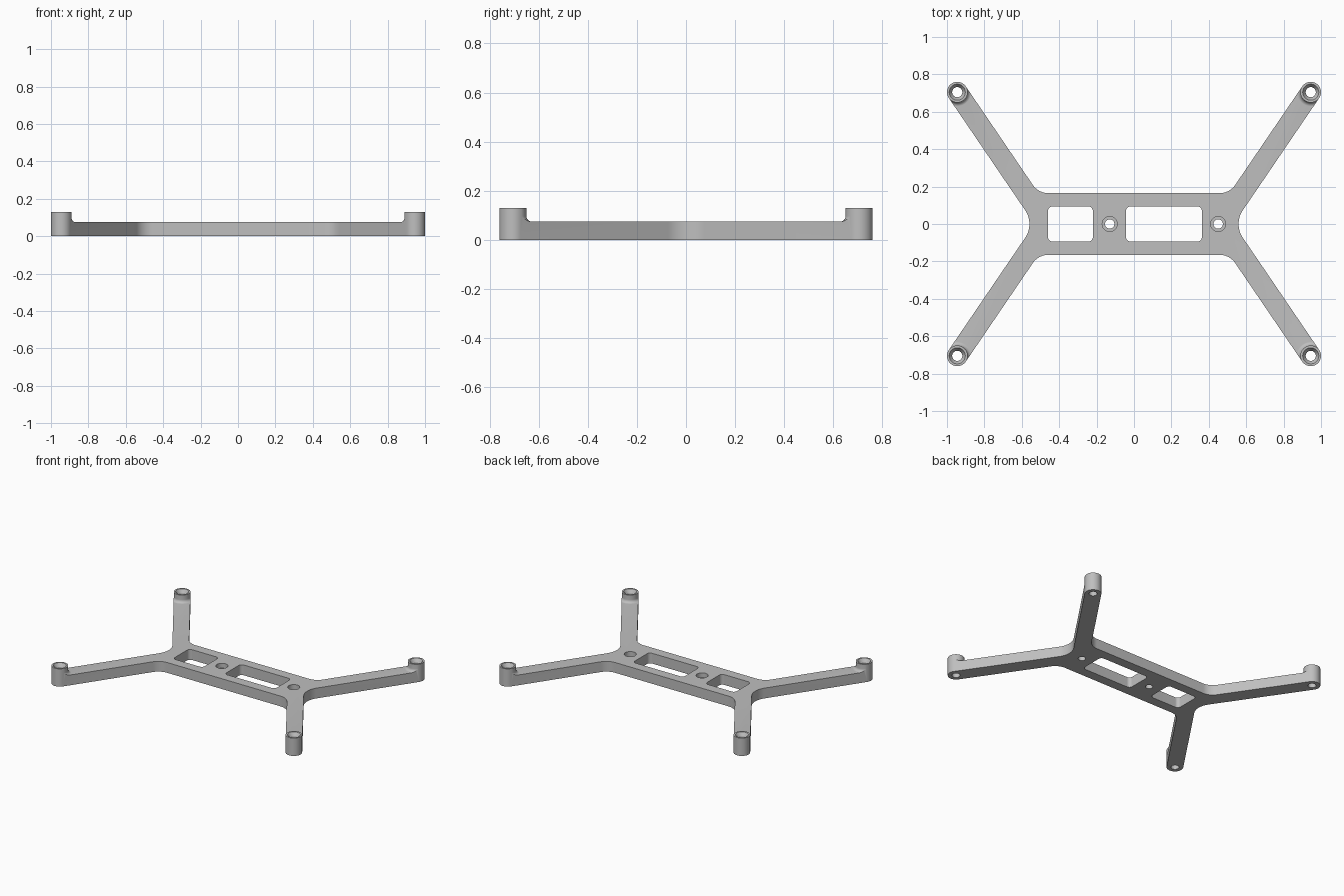
import bpy, bmesh, math
from mathutils import Vector

cube = bpy.data.objects.get("Cube")
if cube:
    bpy.data.objects.remove(cube)

PLATE_H, POST_H, POST_R = 0.075, 0.13, 0.055
POST = Vector((0.945, 0.705))
POSTS = [(sx * POST.x, sy * POST.y) for sx in (1, -1) for sy in (1, -1)]

grey = bpy.data.materials.new("light_grey")
grey.use_nodes = True
colour = (0.52, 0.52, 0.52, 1)
grey.diffuse_color = colour
grey.node_tree.nodes["Principled BSDF"].inputs["Base Color"].default_value = colour


def make_object(name, bm):
    bmesh.ops.remove_doubles(bm, verts=bm.verts, dist=1e-5)
    bmesh.ops.recalc_face_normals(bm, faces=bm.faces)
    mesh = bpy.data.meshes.new(name)
    bm.to_mesh(mesh)
    bm.free()
    obj = bpy.data.objects.new(name, mesh)
    bpy.context.collection.objects.link(obj)
    mesh.materials.append(grey)
    return obj


def rounded(corners, steps=12):
    """Replace each (point, radius) corner of a closed outline by an arc."""
    points = []
    for i, (p, r) in enumerate(corners):
        a = (corners[i - 1][0] - p).normalized()
        b = (corners[(i + 1) % len(corners)][0] - p).normalized()
        half = a.angle(b) / 2
        centre = p + (a + b).normalized() * r / math.sin(half)
        start = p + a * r / math.tan(half) - centre
        end = p + b * r / math.tan(half) - centre
        sweep = start.angle_signed(end)
        for k in range(steps + 1):
            t = -sweep * k / steps
            q = centre + Vector((start.x * math.cos(t) - start.y * math.sin(t),
                                 start.x * math.sin(t) + start.y * math.cos(t)))
            if not points or (q - points[-1]).length > 1e-4:
                points.append(q)
    return points


def prism(name, points, z0, z1):
    bm = bmesh.new()
    face = bm.faces.new([bm.verts.new((p.x, p.y, z0)) for p in points])
    top = bmesh.ops.extrude_face_region(bm, geom=[face], use_keep_orig=True)["geom"]
    bmesh.ops.translate(bm, vec=(0, 0, z1 - z0),
                        verts=[v for v in top if isinstance(v, bmesh.types.BMVert)])
    return make_object(name, bm)


def lathe(name, profile, spots, n=48):
    """Closed turned solids, one at every spot."""
    bm = bmesh.new()
    for x, y in spots:
        rings = [[bm.verts.new((x + r * math.cos(math.tau * k / n),
                                y + r * math.sin(math.tau * k / n), z))
                  for k in range(n)] for r, z in profile]
        for low, high in zip(rings, rings[1:]):
            for k in range(n):
                j = (k + 1) % n
                bm.faces.new((low[k], low[j], high[j], high[k]))
        bm.faces.new(rings[0][::-1])
        bm.faces.new(rings[-1])
    return make_object(name, bm)


def cut(target, cutter):
    mod = target.modifiers.new("cut", 'BOOLEAN')
    mod.operation, mod.solver, mod.object = 'DIFFERENCE', 'EXACT', cutter
    bpy.context.view_layer.objects.active = target
    bpy.ops.object.modifier_apply(modifier=mod.name)
    bpy.data.objects.remove(cutter)


def rectangle(x0, x1, y0, y1, r):
    return rounded([(Vector(p), r) for p in ((x0, y0), (x1, y0), (x1, y1), (x0, y1))])


# Frame outline: bar with four splayed arms, all corners rounded
along = Vector((1, 1.47)).normalized()
side = Vector((along.y, -along.x))
outer, inner = POST + side * POST_R, POST - side * POST_R
notch = Vector((outer.x - outer.y * along.x / along.y, 0))
armpit = Vector((inner.x - (inner.y - 0.165) * along.x / along.y, 0.165))
quarter = [(outer + along * POST_R, POST_R), (inner + along * POST_R, POST_R), (armpit, 0.1)]
half = [(notch, 0.13)] + quarter + [(Vector((-p.x, p.y)), r) for p, r in reversed(quarter)]
outline = half + [(-p, r) for p, r in half]
frame = prism("frame", rounded(outline), 0, POST_H)

# Lower the arms and bar, leaving posts with a small fillet at their foot
trim = prism("trim_cutter", rectangle(-1.2, 1.2, -1, 1, 0.05), PLATE_H, 0.3)
fillet = 0.022
shaft = POST_R + 0.0005
collar = [(shaft + fillet, 0)]
for k in range(9):
    a = math.pi / 2 * k / 8
    collar.append((shaft + fillet * (1 - math.sin(a)),
                   PLATE_H - 0.0003 + fillet * (1 - math.cos(a))))
collar.append((shaft, 0.4))
cut(trim, lathe("collar_cutter", collar, POSTS))
cut(frame, trim)

# Two windows in the bar
for x0, x1 in ((-0.46, -0.22), (-0.043, 0.363)):
    cut(frame, prism("window_cutter", rectangle(x0, x1, -0.094, 0.094, 0.025), -0.1, 0.2))

# Stepped screw holes in the bar, countersunk holes in the posts
cut(frame, lathe("bar_hole_cutter", [(0.025, -0.1), (0.025, 0.04), (0.04, 0.04), (0.04, 0.2)],
                 [(-0.13, 0), (0.45, 0)]))
cut(frame, lathe("post_hole_cutter", [(0.027, -0.1), (0.027, 0.105), (0.043, POST_H), (0.043, 0.2)],
                 POSTS))

bpy.ops.object.select_all(action='DESELECT')
frame.select_set(True)
bpy.context.view_layer.objects.active = frame
bpy.ops.object.shade_smooth_by_angle(angle=math.radians(30))
